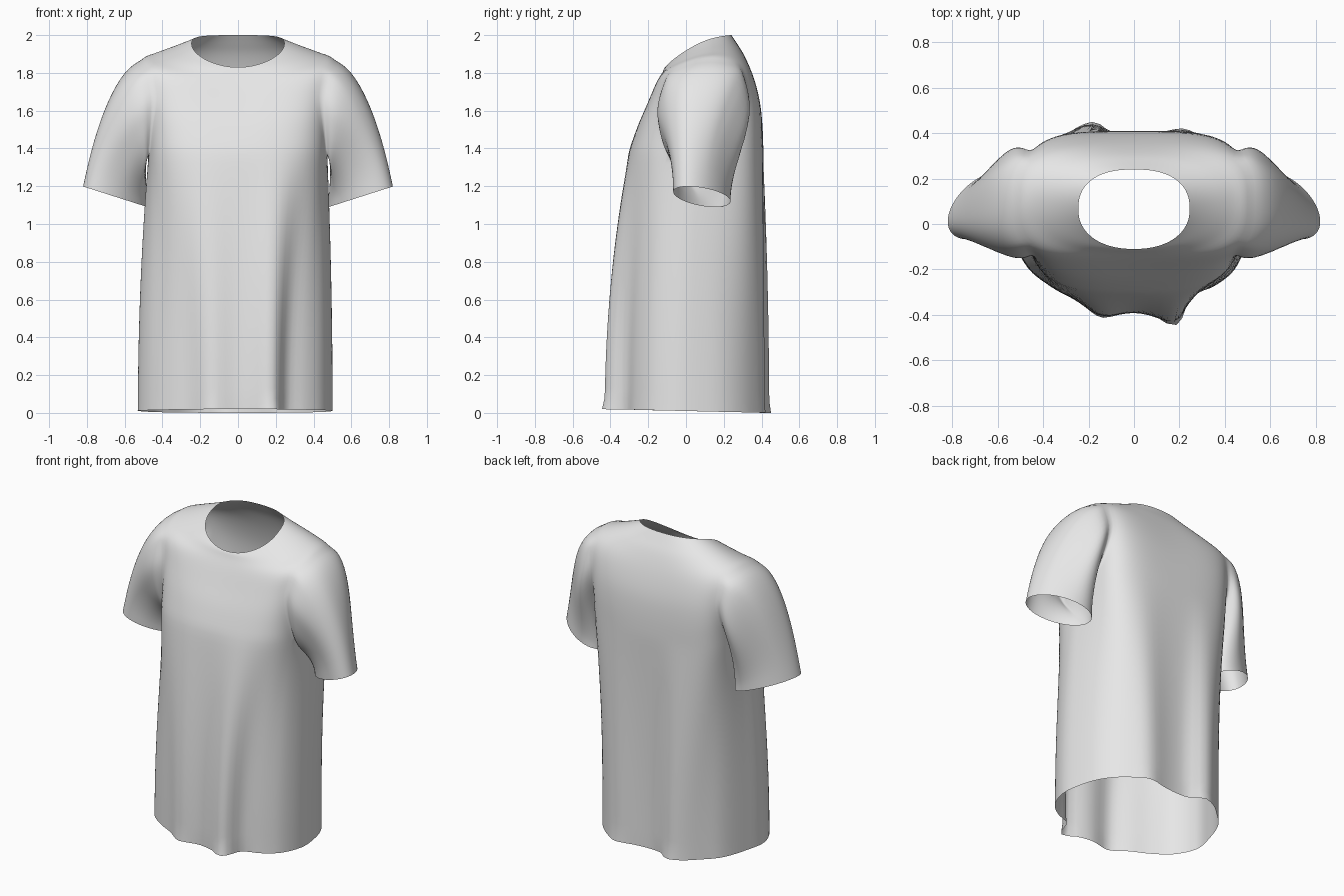
import bpy, bmesh, math
from mathutils import Vector

if "Cube" in bpy.data.objects:
    bpy.data.objects.remove(bpy.data.objects["Cube"])

COLS = 120          # columns around the body
ARM = 13            # half width of the armhole in columns
LOW = 24            # rows from hem to armpit
SUB = 5             # rows per yoke step
ARMPIT_Z = 1.38

# Hem outline with its hanging folds, anticlockwise from centre front
HEM = [(0, -.39), (.1, -.41), (.17, -.45), (.215, -.41), (.25, -.32), (.36, -.27),
       (.45, -.19), (.5, -.05), (.485, .1), (.45, .21), (.39, .30), (.31, .37),
       (.22, .42), (.1, .40), (0, .39), (-.1, .40), (-.17, .45), (-.26, .42),
       (-.35, .345), (-.44, .25), (-.50, .1), (-.53, -.05), (-.47, -.19),
       (-.36, -.28), (-.25, -.34), (-.15, -.41), (-.07, -.40)]

# Yoke steps: half width, y front, y back, z front, z side, z back,
# roundness front, roundness back, armhole narrowing
YOKE = [(.472, -.305, .41, 1.38, 1.38, 1.38, 3.2, 4.4, 1),
        (.477, -.255, .405, 1.52, 1.55, 1.52, 3.6, 4.6, .35),
        (.490, -.205, .39, 1.63, 1.72, 1.65, 3.8, 4.4, 0),
        (.510, -.160, .355, 1.73, 1.865, 1.78, 3.6, 3.6, 0),
        (.430, -.130, .31, 1.79, 1.90, 1.89, 2.8, 2.8, 0),
        (.330, -.117, .27, 1.82, 1.93, 1.955, 2.4, 2.5, 0),
        (.245, -.110, .24, 1.83, 1.955, 2.0, 2.2, 2.4, 0)]


def spline(a, b, c, d, t):
    """Smooth value between b and c."""
    return tuple(.5 * (2 * q + (r - p) * t + (2 * p - 5 * q + 4 * r - s) * t * t
                       + (3 * q - p - 3 * r + s) * t ** 3) for p, q, r, s in zip(a, b, c, d))


def yoke_row(i):
    k = min(i // SUB, len(YOKE) - 2)
    pick = [YOKE[max(0, min(len(YOKE) - 1, k + j))] for j in (-1, 0, 1, 2)]
    return spline(*pick, i / SUB - k)


def yoke_point(row, th):
    w, yf, yb, zf, zs, zb, nf, nb, g = row
    th -= .33 * g * math.sin(2 * th)
    c, s = math.cos(th), math.sin(th)
    n = nf if s < 0 else nb
    k = (abs(c) ** n + abs(s) ** n) ** (-1 / n)
    z = zs + (zb - zf) / 2 * s + ((zb + zf) / 2 - zs) * s * s
    return Vector((w * c * k, (yf + yb) / 2 + (yb - yf) / 2 * s * k, z))


# Dense hem samples, looked up by angle
hem = []
for i in range(len(HEM)):
    p = [HEM[(i + j) % len(HEM)] for j in (-1, 0, 1, 2)]
    hem += [spline(*p, t / 12) for t in range(12)]
hem_angles = [math.atan2(y / .42, x / .5) for x, y in hem]


def hem_point(th):
    th -= .15 * math.sin(2 * th)

    def gap(a):
        return abs((a - th + math.pi) % (2 * math.pi) - math.pi)
    i = min(range(len(hem)), key=lambda j: gap(hem_angles[j]))
    x, y = hem[i]
    return Vector((x, y, .01 - .01 * math.sin(th)))


bm = bmesh.new()
angles = [2 * math.pi * c / COLS for c in range(COLS)]

# Body: draped lower part, then yoke up to the neckline
rows = []
hems = [hem_point(a) for a in angles]
chest = [yoke_point(YOKE[0], a) for a in angles]
for r in range(LOW):
    t = r / LOW
    ring = []
    for h, c in zip(hems, chest):
        p = h.lerp(c, t ** 2.0)
        p.z = h.z + (c.z - h.z) * t
        ring.append(bm.verts.new(p))
    rows.append(ring)
for r in range(SUB * (len(YOKE) - 1) + 1):
    row = yoke_row(r)
    rows.append([bm.verts.new(yoke_point(row, a)) for a in angles])

TOP = LOW + 3 * SUB  # armhole upper row


def in_armhole(r, c):
    side = (c + ARM) % (COLS // 2) < 2 * ARM
    return side and LOW <= r < TOP


for r in range(len(rows) - 1):
    for c in range(COLS):
        if not in_armhole(r, c):
            d = (c + 1) % COLS
            bm.faces.new((rows[r][c], rows[r][d], rows[r + 1][d], rows[r + 1][c]))


# Sleeves: swept from each armhole edge to the cuff
def sleeve(start, side):
    cols = [(start + k) % COLS for k in range(-ARM, ARM + 1)]
    loop = [rows[LOW][c] for c in cols]
    loop += [rows[r][cols[-1]] for r in range(LOW + 1, TOP)]
    loop += [rows[TOP][c] for c in reversed(cols)]
    loop += [rows[r][cols[0]] for r in range(TOP - 1, LOW, -1)]
    steps = 16
    strands = []
    for v in loop:
        p = Vector((v.co.x * side, v.co.y, v.co.z))
        a = math.atan2((p.z - 1.6) / .23, (p.y - .07) / .24)
        ca, sa = math.cos(a), math.sin(a)
        x = .65 + .17 * sa
        q = Vector((x, .08 + (.14 if ca > 0 else .13) * ca - .07 * sa,
                    1.09 + (x - .48) * .32))
        u = max(0, min(1, (p.z - ARMPIT_Z) / .46))
        w = (1 + sa) / 2
        c1 = p + Vector((.03, 0, -.07)).lerp(Vector((.125, 0, -.03)), u)
        c1.y += .10 * max(0, ca) - .08 * max(0, -ca)
        c2 = q + Vector((0, 0, .1)).lerp(Vector((-.07, 0, .36)), w)
        strand = [v]
        for k in range(1, steps + 1):
            t = k / steps
            m = 1 - t
            o = p * m ** 3 + c1 * (3 * m * m * t) + c2 * (3 * m * t * t) + q * t ** 3
            # soft creases near the underarm
            o.y += .008 * ca * math.sin(5 * a + 3 * t) * math.sin(math.pi * t) * (1 - .6 * w)
            strand.append(bm.verts.new((o.x * side, o.y, o.z)))
        strands.append(strand)
    for i, s in enumerate(strands):
        n = strands[(i + 1) % len(strands)]
        for k in range(steps):
            bm.faces.new((s[k], n[k], n[k + 1], s[k + 1]))


sleeve(0, 1)
sleeve(COLS // 2, -1)

# Relax the cloth, keeping the open edges in place
inner = [v for v in bm.verts if not v.is_boundary]
for _ in range(4):
    bmesh.ops.smooth_vert(bm, verts=inner, factor=.5, use_axis_x=True,
                          use_axis_y=True, use_axis_z=True)
bmesh.ops.recalc_face_normals(bm, faces=bm.faces[:])

mesh = bpy.data.meshes.new("short_sleeved_shirt")
bm.to_mesh(mesh)
bm.free()
shirt = bpy.data.objects.new("short_sleeved_shirt", mesh)
bpy.context.collection.objects.link(shirt)

cloth = bpy.data.materials.new("light_grey_cloth")
cloth.diffuse_color = (.8, .8, .8, 1)
cloth.use_nodes = True
cloth.node_tree.nodes["Principled BSDF"].inputs["Base Color"].default_value = cloth.diffuse_color
mesh.materials.append(cloth)
for f in mesh.polygons:
    f.use_smooth = True
